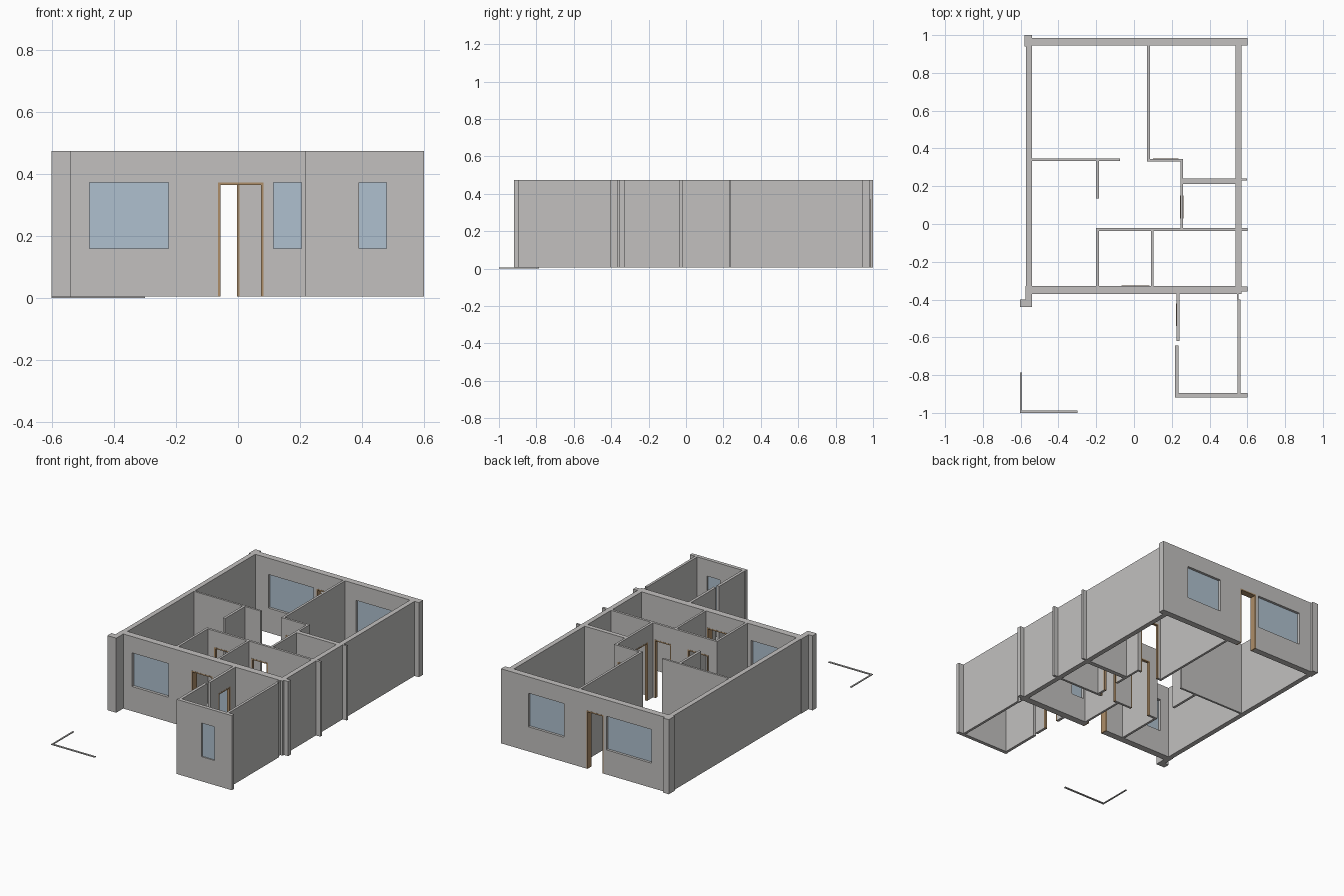
import bpy
import bmesh

cube = bpy.data.objects.get("Cube")
if cube:
    bpy.data.objects.remove(cube, do_unlink=True)

BASE, TOP = 0.005, 0.475       # wall foot and crown
SILL, HEAD = 0.16, 0.372       # window sill, head of every opening


def material(name, rgb):
    mat = bpy.data.materials.new(name)
    mat.use_nodes = True
    mat.diffuse_color = (*rgb, 1)
    mat.node_tree.nodes["Principled BSDF"].inputs["Base Color"].default_value = (*rgb, 1)
    return mat


PLASTER = material("warm grey plaster", (0.54, 0.53, 0.52))
GLASS = material("pale blue glass", (0.43, 0.53, 0.62))
WOOD = material("tan wood", (0.42, 0.27, 0.14))


def add_object(name, bm, mat):
    bmesh.ops.recalc_face_normals(bm, faces=bm.faces)
    mesh = bpy.data.meshes.new(name)
    bm.to_mesh(mesh)
    bm.free()
    mesh.materials.append(mat)
    obj = bpy.data.objects.new(name, mesh)
    bpy.context.collection.objects.link(obj)
    return obj


def slab(name, mat, axis, u_cuts, z_cuts, v0, v1, is_hole):
    """Upright slab running along an axis, with rectangular holes left out of its grid."""
    def point(u, z):
        return (u, v0, z) if axis == "x" else (v0, u, z)

    bm = bmesh.new()
    for a, b in zip(u_cuts, u_cuts[1:]):
        for low, high in zip(z_cuts, z_cuts[1:]):
            if not is_hole((a + b) / 2, (low + high) / 2):
                corners = [(a, low), (b, low), (b, high), (a, high)]
                bm.faces.new([bm.verts.new(point(*c)) for c in corners])
    bmesh.ops.remove_doubles(bm, verts=bm.verts, dist=1e-5)
    out = bmesh.ops.extrude_face_region(bm, geom=bm.faces[:], use_keep_orig=True)
    moved = [g for g in out["geom"] if isinstance(g, bmesh.types.BMVert)]
    shift = (0, v1 - v0, 0) if axis == "x" else (v1 - v0, 0, 0)
    bmesh.ops.translate(bm, verts=moved, vec=shift)
    bmesh.ops.dissolve_limit(bm, angle_limit=0.01, verts=bm.verts, edges=bm.edges)
    return add_object(name, bm, mat)


def solid(u, z):
    return False


def wall(name, axis, u0, u1, v0, v1, doors=(), windows=()):
    """Wall from u0 to u1, with glazed windows and framed doorways."""
    holes = [(a, b, BASE) for a, b in doors] + [(a, b, SILL) for a, b in windows]
    u_cuts = sorted({u0, u1, *(h[0] for h in holes), *(h[1] for h in holes)})
    z_cuts = [BASE, SILL, HEAD, TOP] if holes else [BASE, TOP]
    slab(name, PLASTER, axis, u_cuts, z_cuts, v0, v1,
         lambda u, z: any(a < u < b and low < z < HEAD for a, b, low in holes))
    mid = (v0 + v1) / 2
    for a, b in windows:
        slab(name + "_window_pane", GLASS, axis, [a, b], [SILL, HEAD],
             mid - 0.004, mid + 0.004, solid)
    t = 0.008
    for a, b in doors:
        slab(name + "_door_frame", WOOD, axis, [a, a + t, b - t, b],
             [BASE, HEAD - t, HEAD], v0 - 0.001, v1 + 0.001,
             lambda u, z: a + t < u < b - t and z < HEAD - t)


# Outer shell
wall("back_wall", "x", -0.575, 0.6, 0.945, 0.985,
     doors=[(-0.115, 0.005)], windows=[(-0.45, -0.135), (0.16, 0.41)])
wall("front_wall", "x", -0.575, 0.57, -0.37, -0.327,
     doors=[(-0.065, 0.083)], windows=[(-0.48, -0.225), (0.115, 0.205)])
wall("left_side_wall", "y", -0.37, 0.985, -0.572, -0.541)
wall("right_side_wall", "y", -0.37, 0.985, 0.538, 0.569)

# Corner piers and projecting wall ends
wall("back_corner_pier", "x", -0.58, -0.54, 0.94, 1.0)
wall("front_corner_return", "y", -0.44, -0.36, -0.575, -0.541)
wall("front_corner_pier", "x", -0.603, -0.541, -0.44, -0.4)
wall("front_wall_end", "x", 0.56, 0.6, -0.357, -0.33)
wall("middle_wall_end", "x", 0.56, 0.6, -0.036, -0.02)
wall("bathroom_wall_end", "x", 0.56, 0.597, 0.23, 0.241)

# Bedroom partitions
wall("bedroom_divider", "y", 0.33, 0.945, 0.07, 0.085)
wall("left_bedroom_partition", "x", -0.541, -0.075, 0.333, 0.346)
wall("hall_stub_wall", "y", 0.135, 0.334, -0.2, -0.184)
wall("right_bedroom_partition", "x", 0.07, 0.26, 0.331, 0.345, doors=[(0.1, 0.235)])
wall("right_bedroom_return", "y", 0.22, 0.345, 0.245, 0.259)

# Bathroom and entrance partitions
wall("bathroom_back_wall", "x", 0.245, 0.54, 0.212, 0.24)
wall("bathroom_side_wall", "y", -0.03, 0.225, 0.245, 0.26, doors=[(0.03, 0.15)])
wall("middle_wall", "x", -0.2, 0.54, -0.037, -0.022,
     doors=[(-0.14, 0.005), (0.12, 0.235)])
wall("entrance_left_wall", "y", -0.33, -0.022, -0.2, -0.185)
wall("entrance_right_wall", "y", -0.33, -0.03, 0.089, 0.103)

# Front annex, with the narrow break in its inner side
wall("annex_front_wall", "x", 0.216, 0.6, -0.919, -0.896, windows=[(0.39, 0.48)])
wall("annex_inner_wall_front", "y", -0.91, -0.642, 0.218, 0.236)
wall("annex_inner_wall_back", "y", -0.62, -0.365, 0.224, 0.241, doors=[(-0.54, -0.42)])
wall("annex_outer_wall", "y", -0.9, -0.4, 0.549, 0.565)
wall("annex_outer_link", "y", -0.4, -0.365, 0.546, 0.554)

# Low kerb marking the yard corner
slab("yard_kerb_front", PLASTER, "x", [-0.603, -0.3], [0, 0.005], -1.0, -0.988, solid)
slab("yard_kerb_side", PLASTER, "y", [-0.995, -0.785], [0, 0.005], -0.603, -0.594, solid)
